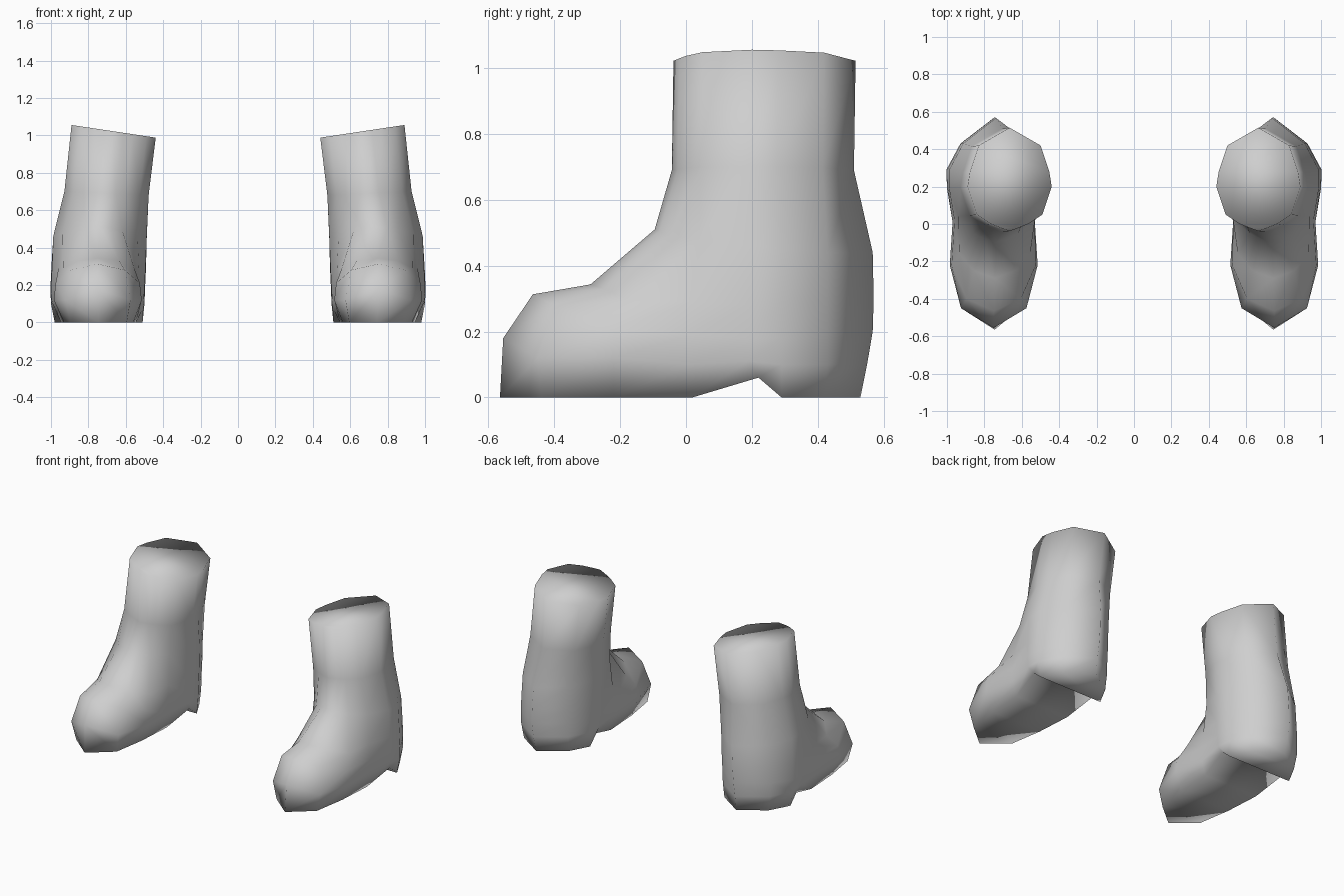
import bpy, bmesh

if "Cube" in bpy.data.objects:
    bpy.data.objects.remove(bpy.data.objects["Cube"])

grey = bpy.data.materials.new("light_grey")
grey.diffuse_color = (0.62, 0.62, 0.62, 1)
grey.use_nodes = True
grey.node_tree.nodes["Principled BSDF"].inputs["Base Color"].default_value = grey.diffuse_color

# Half outline of the shaft (y, half width), from back to front
SHAFT = [(.515, 0), (.42, .165), (.28, .212), (.2, .225), (.05, .175),
         (0, .1), (-.02, .05), (-.038, 0)]

# Half rings of the foot (y, half width, z), from back to front
ANKLE = [(.567, 0, .44), (.43, .175, .44), (.29, .25, .45), (.19, .25, .46),
         (.04, .2, .48), (-.05, .12, .49), (-.08, .06, .505), (-.095, 0, .51)]
INSTEP = [(.57, 0, .3), (.43, .178, .29), (.29, .253, .29), (.19, .25, .28),
          (.02, .215, .29), (-.16, .19, .29), (-.25, .11, .33), (-.29, 0, .343)]
TOE_TOP = [(.567, 0, .2), (.43, .178, .19), (.29, .253, .18), (.19, .25, .18),
           (.01, .22, .19), (-.22, .225, .21), (-.4, .145, .28), (-.465, 0, .313)]
TOE_SIDE = [(.55, 0, .1), (.43, .175, .1), (.29, .25, .1), (.19, .245, .11),
            (.01, .22, .1), (-.22, .235, .12), (-.45, .175, .12), (-.555, 0, .18)]
BASE = [(.53, 0, 0), (.42, .165, 0), (.29, .235, 0), (.22, .23, .06),
        (.02, .2, 0), (-.22, .185, 0), (-.44, .15, 0), (-.565, 0, 0)]

# (centre x, sideways tilt, half ring), from the top down to the ground
RINGS = [(.665, .15, [(y, w, 1.022) for y, w in SHAFT]),
         (.703, .05, [(y - .005, w, .69) for y, w in SHAFT]),
         (.738, 0, ANKLE), (.745, 0, INSTEP), (.75, 0, TOE_TOP),
         (.75, 0, TOE_SIDE), (.745, 0, BASE)]


def full_ring(cx, tilt, half, side):
    """Mirror a half ring about its own centre line."""
    right = [(side * (cx + w), y, z + tilt * w) for y, w, z in half]
    left = [(side * (cx - w), y, z - tilt * w) for y, w, z in half[-2:0:-1]]
    return right + left


def cap(bm, loop):
    """Close a ring with strips running from side to side."""
    n = len(loop)
    for i in range(n // 2):
        strip = [loop[i], loop[i + 1], loop[(n - i - 1) % n], loop[(n - i) % n]]
        bm.faces.new(list(dict.fromkeys(strip)))


for side, label in ((1, "right"), (-1, "left")):
    # Closed boot: lofted rings with a top cap and a sole
    bm = bmesh.new()
    loops = [[bm.verts.new(p) for p in full_ring(*r, side)] for r in RINGS]
    n = len(loops[0])
    for a, b in zip(loops, loops[1:]):
        for i in range(n):
            j = (i + 1) % n
            bm.faces.new((a[i], b[i], b[j], a[j]))
    cap(bm, loops[0])
    cap(bm, loops[-1])
    bmesh.ops.recalc_face_normals(bm, faces=bm.faces)

    mesh = bpy.data.meshes.new(label + "_boot")
    bm.to_mesh(mesh)
    bm.free()
    mesh.materials.append(grey)
    for p in mesh.polygons:
        p.use_smooth = True
    bpy.context.collection.objects.link(
        bpy.data.objects.new(label + "_boot", mesh))
